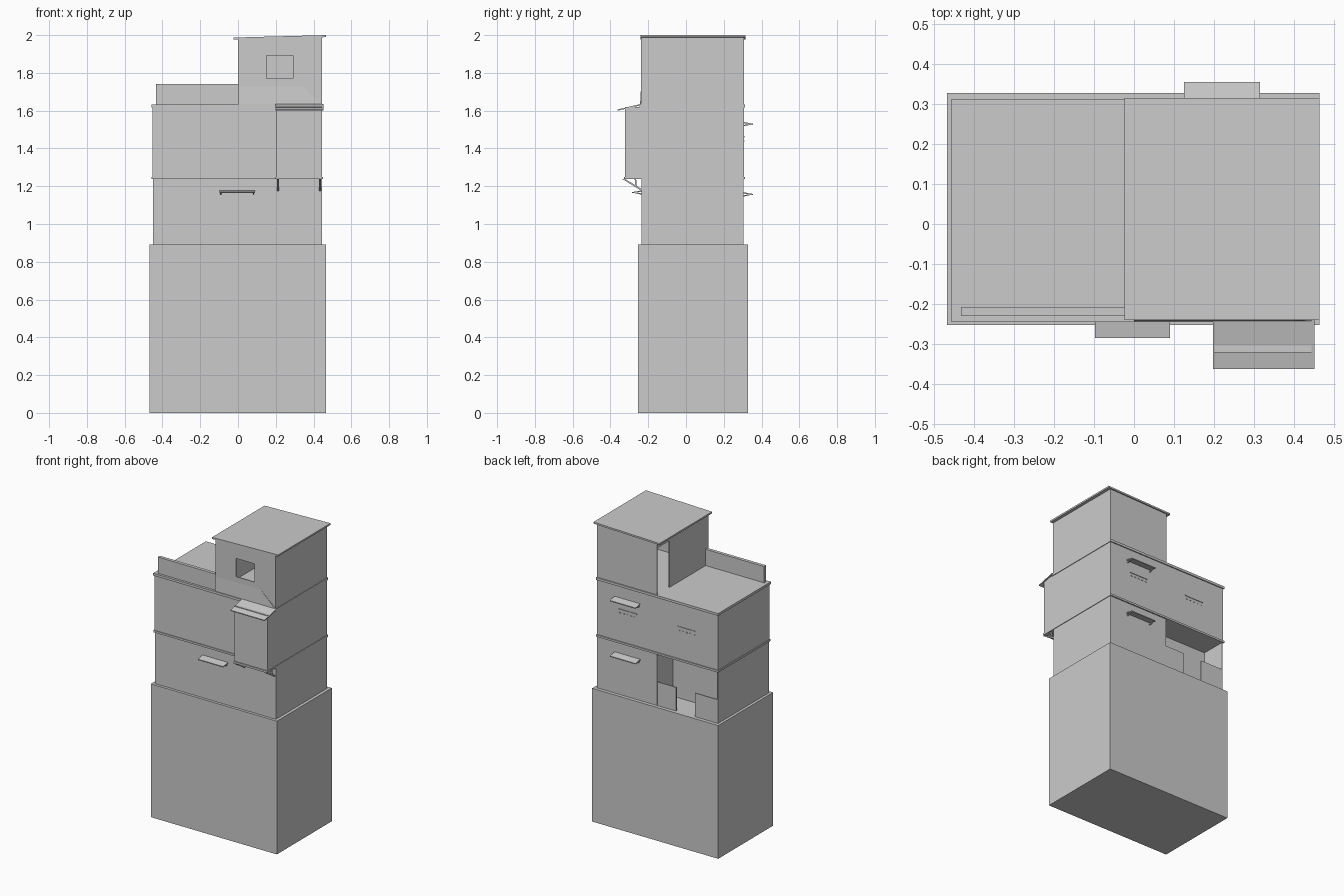
import bpy, bmesh
from mathutils import Vector


def make(name, bm):
    bmesh.ops.recalc_face_normals(bm, faces=bm.faces)
    me = bpy.data.meshes.new(name)
    bm.to_mesh(me)
    bm.free()
    ob = bpy.data.objects.new(name, me)
    bpy.context.collection.objects.link(ob)
    return ob


def extrude(name, pts, vec):
    """Extrude a planar outline of 3D points along vec into a closed solid."""
    bm = bmesh.new()
    f = bm.faces.new([bm.verts.new(p) for p in pts])
    r = bmesh.ops.extrude_face_region(bm, geom=[f], use_keep_orig=True)
    bmesh.ops.translate(bm, vec=Vector(vec),
                        verts=[v for v in r["geom"] if isinstance(v, bmesh.types.BMVert)])
    return make(name, bm)


def plan(name, pts, z0, z1):
    return extrude(name, [(x, y, z0) for x, y in pts], (0, 0, z1 - z0))


def box(name, x, y, z):
    return plan(name, [(x[0], y[0]), (x[1], y[0]), (x[1], y[1]), (x[0], y[1])], z[0], z[1])


def side(name, pts, x0, x1):
    """Extrude a (y, z) profile along x."""
    return extrude(name, [(x0, y, z) for y, z in pts], (x1 - x0, 0, 0))


# ground storey
box("base_block", (-0.468, 0.465), (-0.253, 0.328), (0, 0.892))

# second storey with a porch recess at the back left and a thin end wall
plan("second_storey", [(-0.45, -0.235), (0.445, -0.235), (0.445, 0.305), (0, 0.305),
                       (0, 0.14), (-0.444, 0.14), (-0.444, 0.305), (-0.45, 0.305)], 0.892, 1.24)
for i, x in enumerate([(-0.14, 0.0), (-0.444, -0.28)]):
    box(f"porch_low_wall_{i}", x, (0.297, 0.304), (0.892, 1.05))

# third storey with a projecting bay, plus floor and roof slabs
bay = [(-0.452, -0.238), (0.2, -0.238), (0.2, -0.322), (0.445, -0.322), (0.445, 0.306), (-0.452, 0.306)]
plan("third_storey", bay, 1.245, 1.62)
slab = [(-0.457, -0.243), (0.198, -0.243), (0.198, -0.329), (0.449, -0.329), (0.449, 0.313), (-0.457, 0.313)]
plan("floor_slab", slab, 1.237, 1.25)
box("roof_slab", (-0.457, 0.449), (-0.245, 0.313), (1.617, 1.633))

# sloping bay roof and brackets below the bay
side("bay_roof", [(-0.238, 1.636), (-0.363, 1.606), (-0.363, 1.600), (-0.238, 1.628)], 0.198, 0.452)
for i, x in enumerate((0.206, 0.43)):
    side(f"bay_brace_{i}", [(-0.325, 1.24), (-0.235, 1.185), (-0.235, 1.175), (-0.335, 1.237)], x, x + 0.01)
    side(f"bay_strut_{i}", [(-0.272, 1.24), (-0.264, 1.24), (-0.260, 1.20), (-0.268, 1.20)], x, x + 0.01)


# small window canopies with end struts
def canopy(name, x0, x1, y, s, z):
    out = y + s * 0.05
    side(name, [(y, z), (out, z - 0.009), (out, z - 0.015), (y, z - 0.007)], x0, x1)
    for i, x in enumerate((x0 + 0.004, x1 - 0.01)):
        side(f"{name}_strut_{i}", [(y, z - 0.016), (y, z - 0.023),
                                   (y + s * 0.04, z - 0.014), (y + s * 0.03, z - 0.010)], x, x + 0.006)


canopy("front_canopy", -0.098, 0.09, -0.235, -1, 1.178)
canopy("back_canopy_low", 0.125, 0.315, 0.305, 1, 1.168)
canopy("back_canopy_high", 0.125, 0.315, 0.306, 1, 1.54)

# small sills with pegs on the back wall
for i, xc in enumerate((0.22, -0.22)):
    box(f"back_sill_{i}", (xc - 0.07, xc + 0.07), (0.304, 0.31), (1.458, 1.466))
    for j in range(5):
        x = xc + (j - 2) * 0.028
        box(f"sill_peg_{i}_{j}", (x - 0.005, x + 0.005), (0.304, 0.309), (1.437, 1.442))

# parapet along the terrace front
box("terrace_parapet", (-0.433, 0.0), (-0.23, -0.208), (1.633, 1.742))

# rooftop cabin: right and back walls, left wall with a doorway
extrude("cabin_right_wall", [(0.445, -0.235, 1.633), (0.445, 0.306, 1.633),
                             (0.445, 0.306, 1.99), (0.445, -0.235, 1.99)], (-0.006, 0, 0))
extrude("cabin_back_wall", [(0, 0.306, 1.633), (0.445, 0.306, 1.633),
                            (0.445, 0.306, 1.99), (0, 0.306, 1.978)], (0, -0.006, 0))
side("cabin_left_wall", [(-0.235, 1.633), (0.175, 1.633), (0.175, 1.945), (0.306, 1.945),
                         (0.306, 1.978), (-0.235, 1.978)], 0.0, 0.006)

# cabin front wall around a window, one quad per side
outer = [(0.0, 1.633), (0.445, 1.633), (0.445, 1.99), (0.0, 1.978)]
inner = [(0.15, 1.77), (0.29, 1.77), (0.29, 1.892), (0.15, 1.892)]
bm = bmesh.new()
o, n = [[bm.verts.new((x, -0.235, z)) for x, z in ring] for ring in (outer, inner)]
for k in range(4):
    m = (k + 1) % 4
    bm.faces.new([o[k], o[m], n[m], n[k]])
front = make("cabin_front_wall", bm)
mod = front.modifiers.new("thickness", "SOLIDIFY")
mod.thickness = 0.006
mod.offset = 0

# sloping panel leaning below the window
extrude("window_apron", [(0.0, -0.243, 1.635), (0.445, -0.243, 1.635),
                         (0.29, -0.236, 1.77), (0.0, -0.237, 1.75)], (0, 0.004, 0))

# slightly tilted cabin roof
extrude("cabin_roof", [(-0.024, -0.241, 1.976), (0.465, -0.241, 1.989),
                       (0.465, -0.241, 2.0), (-0.024, -0.241, 1.987)], (0, 0.556, 0))
